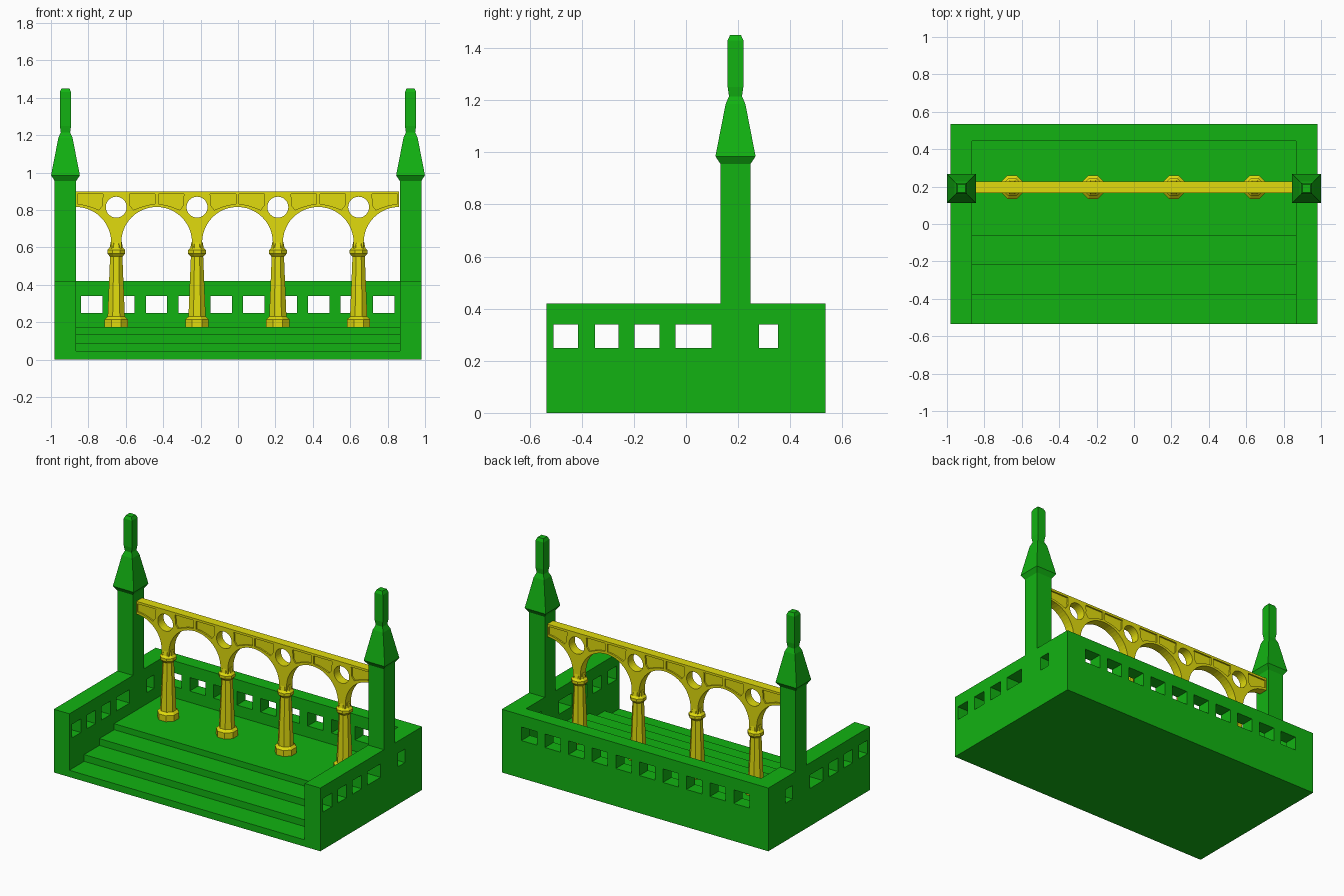
import bpy, bmesh
from math import pi, cos, sin
from mathutils import Vector

if "Cube" in bpy.data.objects:
    bpy.data.objects.remove(bpy.data.objects["Cube"])


def material(name, rgb):
    m = bpy.data.materials.new(name)
    m.diffuse_color = (*rgb, 1)
    m.use_nodes = True
    m.node_tree.nodes["Principled BSDF"].inputs["Base Color"].default_value = m.diffuse_color
    return m


GREEN = material("green", (0.006, 0.45, 0.006))
YELLOW = material("yellow", (0.75, 0.71, 0.004))


def finish(bm, name, mat):
    bmesh.ops.recalc_face_normals(bm, faces=bm.faces[:])
    me = bpy.data.meshes.new(name)
    bm.to_mesh(me)
    bm.free()
    ob = bpy.data.objects.new(name, me)
    bpy.context.collection.objects.link(ob)
    me.materials.append(mat)
    return ob


def prism(name, pts, axis, a, b, mat):
    """Extrude a 2D outline along x (points are y,z) or y (points are x,z)."""
    bm = bmesh.new()
    place = (lambda u, v: (a, u, v)) if axis == 'x' else (lambda u, v: (u, a, v))
    face = bm.faces.new([bm.verts.new(place(u, v)) for u, v in pts])
    new = bmesh.ops.extrude_face_region(bm, geom=[face])['geom']
    shift = Vector((b - a, 0, 0)) if axis == 'x' else Vector((0, b - a, 0))
    bmesh.ops.translate(bm, vec=shift, verts=[g for g in new if isinstance(g, bmesh.types.BMVert)])
    return finish(bm, name, mat)


def rect(u0, u1, v0, v1):
    return [(u0, v0), (u1, v0), (u1, v1), (u0, v1)]


def loft(name, rings, sides, x, y, mat):
    """Stack of regular polygons with flat sides to the front; rings are (z, half width)."""
    bm = bmesh.new()
    loops = []
    for z, h in rings:
        r = h / cos(pi / sides)
        angles = [(i + 0.5) * 2 * pi / sides for i in range(sides)]
        loops.append([bm.verts.new((x + r * cos(t), y + r * sin(t), z)) for t in angles])
    for lo, hi in zip(loops, loops[1:]):
        for i in range(sides):
            j = (i + 1) % sides
            bm.faces.new((lo[i], lo[j], hi[j], hi[i]))
    bm.faces.new(loops[0])
    bm.faces.new(loops[-1])
    return finish(bm, name, mat)


def cut(target, cutters):
    for c in cutters:
        mod = target.modifiers.new("cut", 'BOOLEAN')
        mod.operation, mod.solver, mod.object = 'DIFFERENCE', 'EXACT', c
    bpy.context.view_layer.objects.active = target
    for mod in target.modifiers[:]:
        bpy.ops.object.modifier_apply(modifier=mod.name)
    for c in cutters:
        bpy.data.objects.remove(c)


# Terrace: solid block with stepped interior and window openings
terrace = prism("terrace", rect(-0.535, 0.535, 0, 0.42), 'x', -0.98, 0.98, GREEN)
air = [(-0.6, 0.045), (-0.38, 0.045), (-0.38, 0.09), (-0.22, 0.09), (-0.22, 0.135),
       (-0.065, 0.135), (-0.065, 0.175), (0.445, 0.175), (0.445, 0.5), (-0.6, 0.5)]
cutters = [prism("cutter", air, 'x', -0.865, 0.865, GREEN)]
for i in range(10):
    x = (i - 4.5) * 0.1735 - 0.002
    cutters.append(prism("cutter", rect(x - 0.057, x + 0.057, 0.25, 0.34), 'y', 0.4, 0.6, GREEN))
for y0, y1 in [(-0.508, -0.415), (-0.35, -0.26), (-0.197, -0.102), (-0.04, 0.097), (0.28, 0.353)]:
    cutters.append(prism("cutter", rect(y0, y1, 0.25, 0.34), 'x', -1.1, 1.1, GREEN))
cut(terrace, cutters)

# Towers with pointed caps and finials
tower = [(0.42, 0.0575), (0.955, 0.0575), (0.985, 0.077), (1.185, 0.038), (1.215, 0.025),
         (1.25, 0.03), (1.43, 0.03), (1.45, 0.021)]
for side, x in (("left", -0.9225), ("right", 0.9225)):
    loft(side + "_tower", tower, 4, x, 0.19, GREEN)

# Arcade: beam with arches, round openings and recessed panels
CY, HALF, R, SPRING, NECK = 0.197, 0.03, 0.189, 0.627, 0.027
centres = [-0.651 + 0.432 * i for i in range(4)]
N = 12
quarter = [(NECK + R - R * cos(i * pi / 2 / N), SPRING + R * sin(i * pi / 2 / N)) for i in range(N + 1)]
outline = [(-0.867, 0.9)]
for k, c in enumerate(centres):
    left = [(c - dx, z) for dx, z in reversed(quarter)]
    outline += left if k == 0 else left[1:]
    outline += [(c - NECK, 0.595), (c + NECK, 0.595)]
    outline += [(c + dx, z) for dx, z in quarter]
outline.append((outline[-1][0], 0.9))
arcade = prism("arcade", outline, 'y', CY - HALF, CY + HALF, YELLOW)

panel = [(0.207, 0.885), (0.07, 0.885), (0.074, 0.85), (0.073, 0.825), (0.092, 0.80),
         (0.13, 0.815), (0.17, 0.827), (0.207, 0.831)]
cutters = []
for c in centres:
    circle = [(c + 0.056 * cos(i * pi / 16), 0.815 + 0.056 * sin(i * pi / 16)) for i in range(32)]
    cutters.append(prism("cutter", circle, 'y', 0, 0.4, YELLOW))
    for s in (-1, 1):
        shape = [(c + s * u, v) for u, v in panel]
        for d in (-1, 1):
            cutters.append(prism("cutter", shape, 'y', CY + d * 0.02, CY + d * 0.05, YELLOW))
cut(arcade, cutters)

# Octagonal columns
column = [(0.175, 0.062), (0.215, 0.062), (0.23, 0.046), (0.55, 0.033), (0.567, 0.048),
          (0.585, 0.048), (0.597, 0.036), (0.63, 0.029)]
for i, c in enumerate(centres):
    loft(f"column_{i + 1}", column, 8, c, CY, YELLOW)
